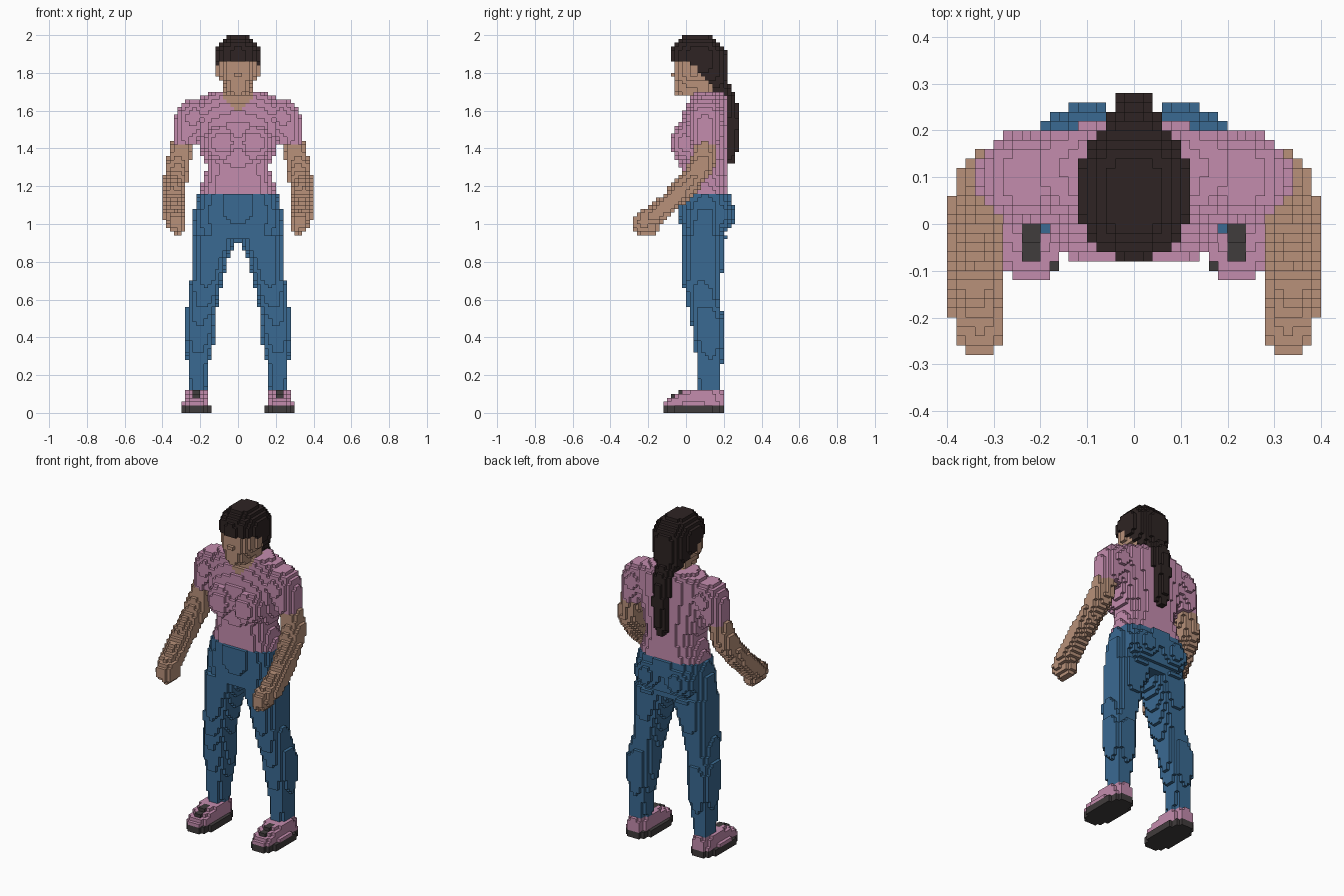
import bpy
import math

cube = bpy.data.objects.get("Cube")
if cube:
    bpy.data.objects.remove(cube, do_unlink=True)

S = 0.02  # edge of one block


def material(name, hexcode):
    lin = []
    for i in (0, 2, 4):
        c = int(hexcode[i:i + 2], 16) / 255
        lin.append(c / 12.92 if c <= 0.04045 else ((c + 0.055) / 1.055) ** 2.4)
    m = bpy.data.materials.new(name)
    m.use_nodes = True
    m.diffuse_color = (*lin, 1)
    m.node_tree.nodes["Principled BSDF"].inputs["Base Color"].default_value = (*lin, 1)
    return m


PINK = material("pink cloth", "C48CAE")
SKIN = material("skin", "B8917A")
HAIR = material("dark brown hair", "2E2423")
BLUE = material("blue denim", "3A6A92")
DARK = material("dark grey rubber", "403C3C")


def centre(cell):
    return tuple((n + 0.5) * S for n in cell)


def block_range(lo, hi):
    return range(math.floor(lo / S + 1e-6), math.ceil(hi / S - 1e-6))


def loft(*rows, p=2.3):
    """Blocks inside stacked rounded sections (z, x0, x1, y0, y1)."""
    cells = set()
    for a, b in zip(rows, rows[1:]):
        for k in block_range(a[0], b[0]):
            t = min(max(((k + 0.5) * S - a[0]) / (b[0] - a[0]), 0), 1)
            x0, x1, y0, y1 = (u + (v - u) * t for u, v in zip(a[1:], b[1:]))
            cx, cy, rx, ry = (x0 + x1) / 2, (y0 + y1) / 2, (x1 - x0) / 2, (y1 - y0) / 2
            for i in block_range(x0, x1):
                for j in block_range(y0, y1):
                    x, y, _ = centre((i, j, k))
                    if abs((x - cx) / rx) ** p + abs((y - cy) / ry) ** p <= 1:
                        cells.add((i, j, k))
    return cells


def centred(*rows, p=2.3):
    """Loft symmetric in x, rows are (z, half width, y0, y1)."""
    return loft(*[(z, -w, w, y0, y1) for z, w, y0, y1 in rows], p=p)


def ellipsoid(c, r):
    cells = set()
    for i in block_range(c[0] - r[0], c[0] + r[0]):
        for j in block_range(c[1] - r[1], c[1] + r[1]):
            for k in block_range(c[2] - r[2], c[2] + r[2]):
                if sum(((q - m) / n) ** 2 for q, m, n in zip(centre((i, j, k)), c, r)) <= 1:
                    cells.add((i, j, k))
    return cells


def tube(*points):
    """Blocks inside a swept sphere through points (x, y, z, radius)."""
    cells = set()
    for a, b in zip(points, points[1:]):
        for n in range(11):
            x, y, z, r = (u + (v - u) * n / 10 for u, v in zip(a, b))
            cells |= ellipsoid((x, y, z), (r, r, r))
    return cells


def box(x0, x1, y0, y1, z0, z1):
    return {(i, j, k) for i in block_range(x0, x1) for j in block_range(y0, y1)
            for k in block_range(z0, z1)}


def mirror(cells):
    return {(-1 - i, j, k) for i, j, k in cells}


def keep(cells, rule):
    return {c for c in cells if rule(*centre(c))}


taken = set()
parts = []


def part(name, cells, mat, accent=None, rule=None):
    """Claim the free blocks for a part; blocks that meet the rule get the accent."""
    own = cells - taken
    taken.update(own)
    parts.append((name, own, mat, accent, rule))


def pair(name, cells, *args):
    part("left_" + name, cells, *args)
    part("right_" + name, mirror(cells), *args)


def both(cells):
    return cells | mirror(cells)


# Head: face, ears, nose, hair cap and ponytail
pair("ear", box(0.08, 0.12, 0.02, 0.06, 1.78, 1.84), SKIN)
part("nose", box(-0.02, 0.02, -0.08, -0.04, 1.78, 1.80), SKIN)


def hairline(x, y, z):
    return z > 1.86 or z > 1.88 - 1.07 * y


hair = centred((1.66, 0.05, 0.10, 0.22), (1.74, 0.085, 0.04, 0.222), (1.80, 0.112, -0.06, 0.222),
               (1.90, 0.122, -0.08, 0.222), (1.94, 0.112, -0.07, 0.20), (1.97, 0.09, -0.04, 0.17),
               (2.00, 0.05, -0.01, 0.13))
part("hair", keep(hair, hairline), HAIR)
part("ponytail", tube((0, 0.17, 1.72, 0.06), (0, 0.215, 1.65, 0.055), (0, 0.232, 1.55, 0.05),
                      (0, 0.235, 1.45, 0.045), (0, 0.235, 1.34, 0.03)), HAIR)
part("face", centred((1.68, 0.05, -0.05, 0.10), (1.72, 0.07, -0.062, 0.14),
                     (1.78, 0.102, -0.066, 0.17), (1.88, 0.104, -0.06, 0.18)), SKIN)
part("neck", centred((1.60, 0.09, 0.02, 0.18), (1.74, 0.07, 0.02, 0.17)), SKIN)


# Shirt with V neckline
def neckline(x, y, z):
    return y < 0.08 and z > 1.59 + 0.9 * abs(x) and abs(x) < 0.09


torso = centred((1.16, 0.205, -0.03, 0.23), (1.30, 0.165, -0.03, 0.22), (1.36, 0.19, -0.045, 0.22),
                (1.44, 0.21, -0.055, 0.22), (1.54, 0.24, -0.03, 0.22), (1.62, 0.25, 0.0, 0.222),
                (1.66, 0.22, 0.02, 0.22), (1.70, 0.13, 0.03, 0.20))
chest = both(ellipsoid((0.085, -0.005, 1.43), (0.095, 0.08, 0.10)))
part("shirt", torso | chest, PINK, SKIN, neckline)

# Sleeves and arms
sleeve = tube((0.23, 0.10, 1.57, 0.10), (0.265, 0.10, 1.50, 0.08), (0.28, 0.10, 1.42, 0.068))
pair("sleeve", keep(sleeve, lambda x, y, z: z > 1.42), PINK)
arm = tube((0.28, 0.10, 1.48, 0.06), (0.30, 0.095, 1.40, 0.057), (0.32, 0.085, 1.31, 0.066),
           (0.335, 0.01, 1.21, 0.06), (0.345, -0.09, 1.11, 0.056))
pair("arm", arm, SKIN)
hand = tube((0.345, -0.09, 1.11, 0.056), (0.34, -0.16, 1.05, 0.058), (0.325, -0.23, 1.01, 0.052))
fingers = tube((0.325, -0.18, 0.98, 0.04), (0.315, -0.235, 0.985, 0.04))
pair("hand", hand | fingers, SKIN)

# Trousers
hips = centred((0.92, 0.24, -0.02, 0.20), (1.00, 0.242, -0.03, 0.22), (1.06, 0.238, -0.035, 0.23),
               (1.16, 0.21, -0.035, 0.235))
seat = both(ellipsoid((0.10, 0.15, 1.05), (0.11, 0.112, 0.11)))
part("trouser_hips", hips | keep(seat, lambda x, y, z: z < 1.16), BLUE)
leg = loft((0.10, 0.17, 0.265, 0.06, 0.18), (0.26, 0.155, 0.265, 0.055, 0.19),
           (0.36, 0.13, 0.282, 0.045, 0.20), (0.50, 0.12, 0.285, 0.025, 0.20),
           (0.60, 0.105, 0.26, 0.0, 0.18), (0.70, 0.08, 0.25, -0.015, 0.185),
           (0.80, 0.055, 0.245, -0.02, 0.20), (0.88, 0.02, 0.242, -0.025, 0.20),
           (0.94, 0.0, 0.242, -0.03, 0.215), p=2.5)
pair("trouser_leg", keep(leg, lambda x, y, z: z > 0.12), BLUE)


# Shoes with a dark tongue, on dark soles
def tongue(x, y, z):
    return 0.20 < abs(x) < 0.24 and -0.08 < y < 0.02 and z > 0.08


shoe = loft((0.04, 0.15, 0.292, -0.12, 0.20), (0.06, 0.15, 0.292, -0.12, 0.20),
            (0.09, 0.16, 0.28, -0.075, 0.20), (0.12, 0.17, 0.27, -0.01, 0.19), p=2.6)
sole = loft((0.00, 0.14, 0.30, -0.122, 0.202), (0.04, 0.14, 0.30, -0.122, 0.202), p=2.8)
pair("shoe", shoe, PINK, DARK, tongue)
pair("sole", sole, DARK)


# Turn each part's blocks into a mesh of outer faces only
def build(name, cells, mat, accent, rule):
    index, verts, faces, slots = {}, [], [], []
    for cell in sorted(cells):
        for axis in range(3):
            for side in (0, 1):
                step = list(cell)
                step[axis] += 2 * side - 1
                if tuple(step) in taken:
                    continue
                quad = []
                for u, v in ((0, 0), (1, 0), (1, 1), (0, 1)):
                    corner = list(cell)
                    corner[axis] += side
                    corner[(axis + 1) % 3] += u
                    corner[(axis + 2) % 3] += v
                    key = tuple(corner)
                    if key not in index:
                        index[key] = len(verts)
                        verts.append([n * S for n in key])
                    quad.append(index[key])
                faces.append(quad if side else quad[::-1])
                slots.append(1 if rule and rule(*centre(cell)) else 0)
    if not faces:
        return
    mesh = bpy.data.meshes.new(name)
    mesh.from_pydata(verts, [], faces)
    mesh.materials.append(mat)
    if accent:
        mesh.materials.append(accent)
    for poly, slot in zip(mesh.polygons, slots):
        poly.material_index = slot
    mesh.update()
    bpy.context.collection.objects.link(bpy.data.objects.new(name, mesh))


for p in parts:
    build(*p)
